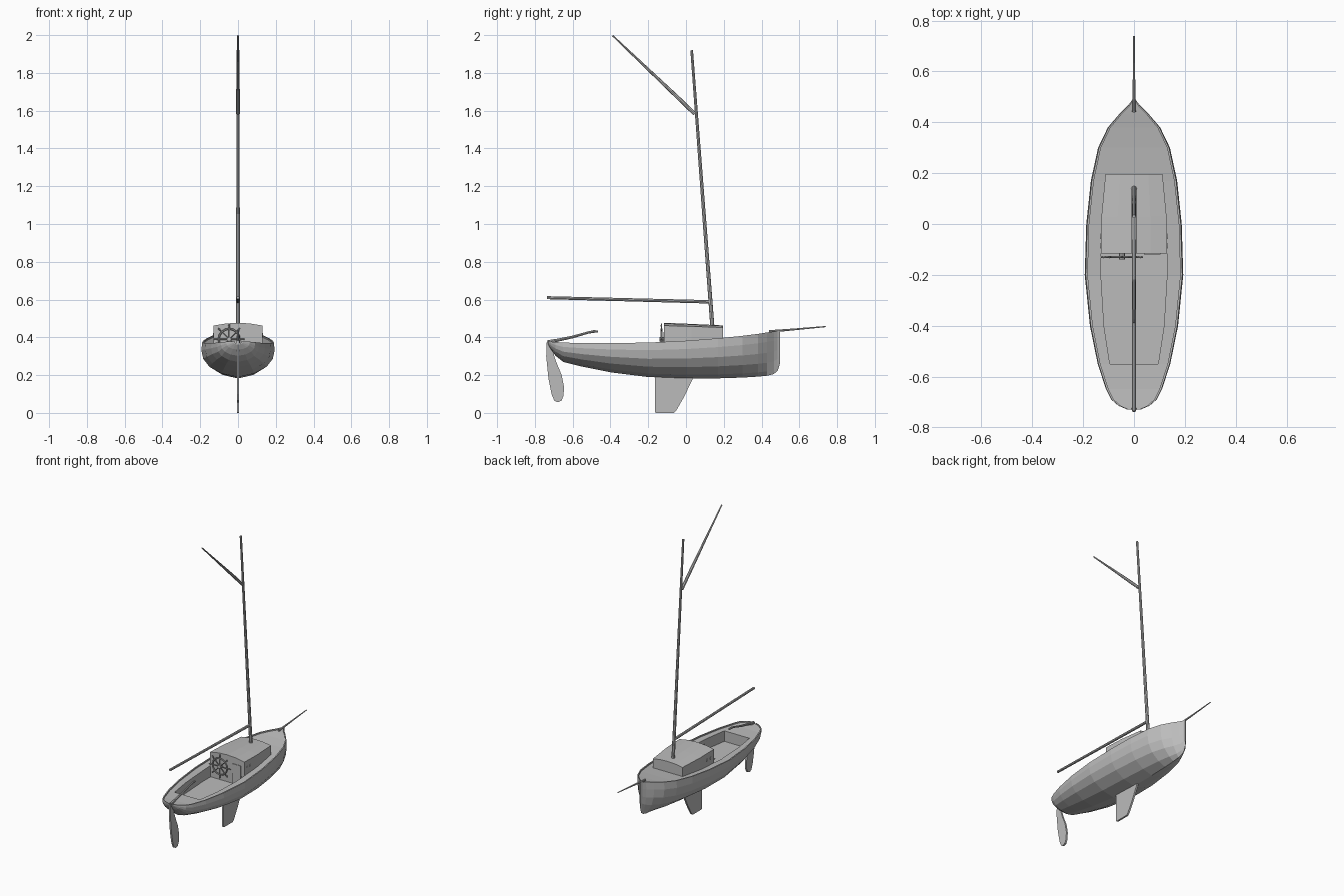
import bpy, bmesh, math
from mathutils import Vector

if "Cube" in bpy.data.objects:
    bpy.data.objects.remove(bpy.data.objects["Cube"])

grey = bpy.data.materials.new("plain grey")
grey.diffuse_color = (0.5, 0.5, 0.5, 1)
grey.use_nodes = True
grey.node_tree.nodes["Principled BSDF"].inputs["Base Color"].default_value = grey.diffuse_color


def finish(name, bm):
    bmesh.ops.remove_doubles(bm, verts=bm.verts, dist=1e-5)
    bmesh.ops.recalc_face_normals(bm, faces=bm.faces)
    me = bpy.data.meshes.new(name)
    bm.to_mesh(me)
    bm.free()
    me.materials.append(grey)
    ob = bpy.data.objects.new(name, me)
    bpy.context.collection.objects.link(ob)
    return ob


def loft(rings, bm=None):
    """Closed skin through rings of equal point count, capped at both ends."""
    bm = bm or bmesh.new()
    vs = [[bm.verts.new(p) for p in r] for r in rings]
    n = len(vs[0])
    for a, b in zip(vs, vs[1:]):
        for i in range(n):
            j = (i + 1) % n
            bm.faces.new((a[i], a[j], b[j], b[i]))
    bm.faces.new(vs[0])
    bm.faces.new(vs[-1][::-1])
    return bm


def tube(points, radii, sides=8, bm=None):
    """Round spar through points with a radius at each."""
    pts = [Vector(p) for p in points]
    rings = []
    for i, (p, r) in enumerate(zip(pts, radii)):
        d = (pts[min(i + 1, len(pts) - 1)] - pts[max(i - 1, 0)]).normalized()
        u = d.orthogonal().normalized()
        if abs(d.x) < 0.01:
            u = Vector((1, 0, 0))
        v = d.cross(u)
        rings.append([p + r * (math.cos(t) * u + math.sin(t) * v)
                      for t in (2 * math.pi * k / sides for k in range(sides))])
    return loft(rings, bm)


def side_plate(name, outline, half):
    """Flat blade from a (y, z) outline, centred on x = 0."""
    return finish(name, loft([[(x, y, z) for y, z in outline] for x in (-half, half)]))


# hull: stations of y, half width, sheer height, keel height, sharpness
stations = [
    (-.73, .025, .378, .362, 1), (-.715, .06, .377, .335, 1), (-.69, .088, .375, .302, 1),
    (-.65, .108, .372, .270, 1), (-.55, .140, .370, .245, 1), (-.40, .170, .370, .215, 1),
    (-.20, .190, .372, .190, 1), (0, .184, .382, .182, 1), (.17, .166, .395, .183, 1.1),
    (.30, .138, .408, .187, 1.2), (.38, .100, .418, .192, 1.4), (.43, .058, .426, .197, 1.6),
    (.465, .024, .431, .206, 1.5), (.485, .009, .434, .222, 1), (.497, .004, .436, .26, 1)]
section = [(.45, .10), (.80, .30), (.97, .53), (1.02, .78), (1, 1)]
rings = []
for y, w, zt, zb, p in stations:
    half = [(w * f ** p, zb + h * (zt - zb)) for f, h in section]
    inner = max(w - .008, w * .5)
    half += [(inner, zt), (inner, zt - .008)]
    rings.append([(0, y, zb)] + [(x, y, z) for x, z in half]
                 + [(-x, y, z) for x, z in reversed(half)])
hull = finish("hull", loft(rings))

# cockpit well cut into the deck
well = [(-.55, .095), (-.40, .118), (-.20, .130), (-.11, .130)]
plan = [(x, y) for y, x in well] + [(-x, y) for y, x in reversed(well)]
cutter = finish("cockpit_cutter", loft([[(x, y, z) for x, y in plan] for z in (.29, .6)]))
cutter.hide_render = True
cut = hull.modifiers.new("cockpit", 'BOOLEAN')
cut.operation = 'DIFFERENCE'
cut.solver = 'EXACT'
cut.object = cutter
bpy.context.view_layer.objects.active = hull
bpy.ops.object.modifier_apply(modifier=cut.name)
bpy.data.objects.remove(cutter)

# cabin with cambered roof
rings = []
for y, w, edge, top in [(-.116, .130, .462, .477), (.03, .128, .458, .471), (.197, .112, .452, .463)]:
    mid = edge + .75 * (top - edge)
    rings.append([(w, y, .362), (w, y, edge), (w * .5, y, mid), (0, y, top),
                  (-w * .5, y, mid), (-w, y, edge), (-w, y, .362)])
finish("cabin", loft(rings))

# cabin door and portholes
bm = bmesh.new()
bmesh.ops.create_cube(bm, size=1)
for v in bm.verts:
    v.co = (.072 + v.co.x * .065, -.116 + v.co.y * .008, .362 + v.co.z * .135)
finish("cabin_door", bm)
bm = bmesh.new()
for y in (-.085, -.048):
    for s in (-1, 1):
        tube([(s * .12, y, .413), (s * .132, y, .413)], [.011, .011], 12, bm)
finish("portholes", bm)

# steering wheel
c = Vector((-.047, -.13, .39))
bm = bmesh.new()
n, m, R, r = 16, 6, .055, .005
grid = [[bm.verts.new(c + Vector(((R + r * math.cos(b)) * math.cos(a), r * math.sin(b),
                                  (R + r * math.cos(b)) * math.sin(a))))
         for b in (2 * math.pi * j / m for j in range(m))]
        for a in (2 * math.pi * i / n for i in range(n))]
for i in range(n):
    for j in range(m):
        k, l = (i + 1) % n, (j + 1) % m
        bm.faces.new((grid[i][j], grid[k][j], grid[k][l], grid[i][l]))
for i in range(8):
    a = i * math.pi / 4
    d = Vector((math.cos(a), 0, math.sin(a)))
    tube([c, c + d * .06, c + d * .072, c + d * .082], [.003, .003, .005, .003], 6, bm)
tube([c + Vector((0, -.009, 0)), c + Vector((0, .02, 0))], [.012, .012], 8, bm)
finish("steering_wheel", bm)

# mast, boom, gaff, bowsprit, tiller
spars = {
    "mast": ([(0, .14, .45), (0, .03, 1.92)], [.011, .007]),
    "boom": ([(0, .122, .588), (0, -.735, .610)], [.009, .008]),
    "gaff": ([(0, .046, 1.583), (0, -.05, 1.676), (0, -.388, 1.997)], [.010, .010, .004]),
    "bowsprit": ([(0, .44, .431), (0, .56, .441), (0, .74, .457)], [.007, .005, .003]),
    "tiller": ([(0, -.732, .376), (0, -.68, .385), (0, -.60, .402), (0, -.52, .425),
                (0, -.49, .431), (0, -.465, .431)], [.009, .008, .007, .006, .007, .006]),
}
for name, (pts, radii) in spars.items():
    finish(name, tube(pts, radii))

# rudder and keel
side_plate("rudder", [(-.737, .378), (-.740, .30), (-.728, .18), (-.712, .10), (-.698, .066),
                      (-.680, .056), (-.660, .064), (-.648, .09), (-.646, .14), (-.658, .20),
                      (-.685, .265), (-.70, .31), (-.705, .375)], .006)
side_plate("keel", [(-.165, .21), (-.165, .003), (-.158, 0), (-.065, 0), (-.052, .012),
                    (-.01, .085), (.045, .20)], .006)
